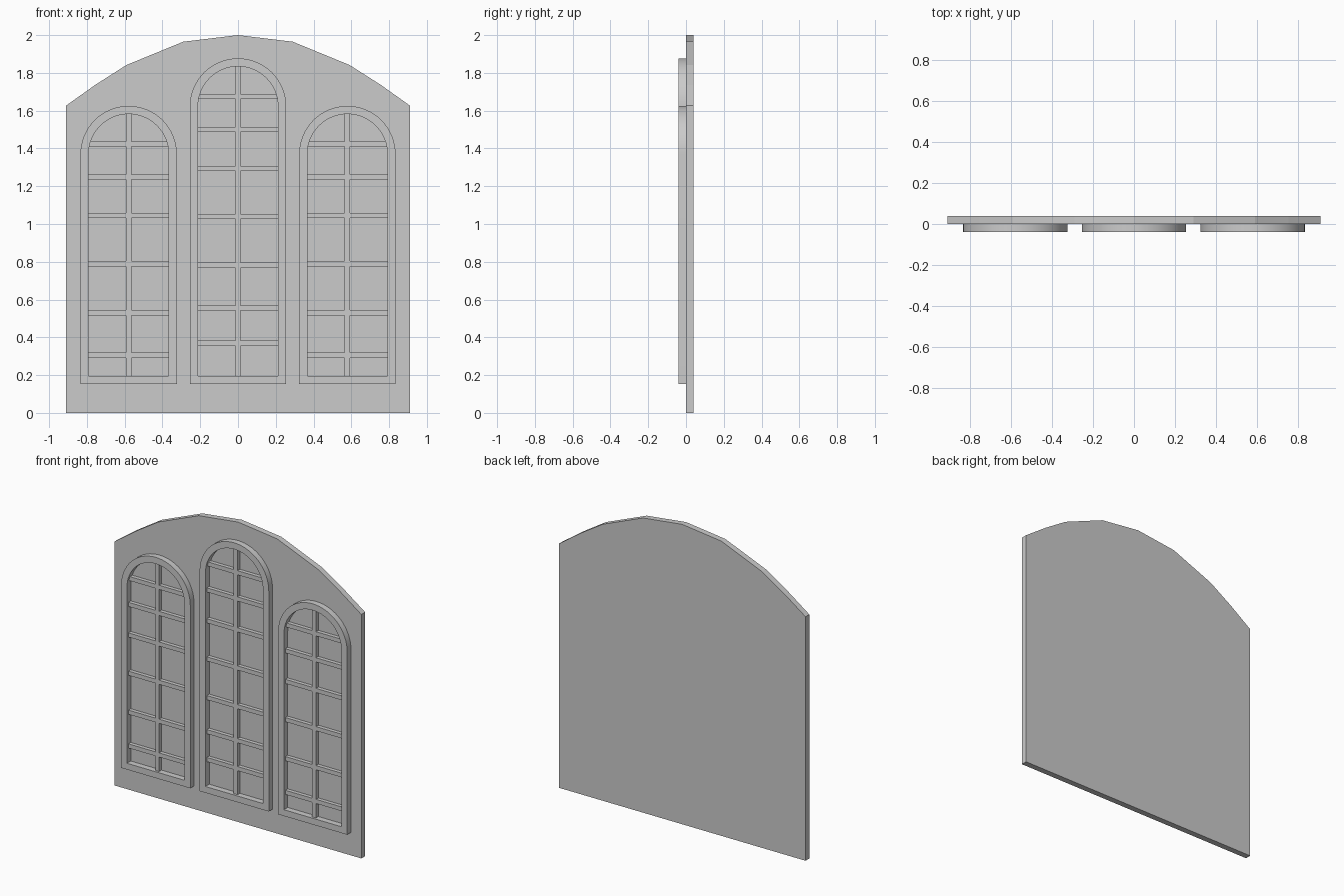
import bpy, bmesh, math

cube = bpy.data.objects.get("Cube")
if cube:
    bpy.data.objects.remove(cube, do_unlink=True)

# One plain grey for everything
grey = bpy.data.materials.new("plain_grey")
grey.use_nodes = True
colour = (0.6, 0.6, 0.6, 1)
grey.diffuse_color = colour
grey.node_tree.nodes["Principled BSDF"].inputs["Base Color"].default_value = colour


def finish(name, bm, smooth=False):
    bmesh.ops.recalc_face_normals(bm, faces=bm.faces)
    mesh = bpy.data.meshes.new(name)
    bm.to_mesh(mesh)
    bm.free()
    mesh.materials.append(grey)
    obj = bpy.data.objects.new(name, mesh)
    bpy.context.collection.objects.link(obj)
    if smooth:
        bpy.ops.object.select_all(action='DESELECT')
        obj.select_set(True)
        bpy.context.view_layer.objects.active = obj
        bpy.ops.object.shade_smooth_by_angle(angle=math.radians(30))
    return obj


def add_box(bm, x0, x1, y0, y1, z0, z1):
    verts = bmesh.ops.create_cube(bm, size=1)["verts"]
    for v in verts:
        v.co = ((x0 + x1) / 2 + v.co.x * (x1 - x0),
                (y0 + y1) / 2 + v.co.y * (y1 - y0),
                (z0 + z1) / 2 + v.co.z * (z1 - z0))


def arch(cx, radius, bottom, spring, steps=32):
    """Outline of a round-topped opening as (x, z) points."""
    pts = [(cx - radius, bottom), (cx + radius, bottom)]
    for i in range(steps + 1):
        a = math.pi * i / steps
        pts.append((cx + radius * math.cos(a), spring + radius * math.sin(a)))
    return pts


# Wall panel with a faceted curved top
half = [(0.91, 0), (0.91, 1.627), (0.755, 1.737), (0.59, 1.842), (0.29, 1.965)]
outline = half + [(0, 2)] + [(-x, z) for x, z in reversed(half)]
bm = bmesh.new()
face = bm.faces.new([bm.verts.new((x, 0, z)) for x, z in outline])
ext = bmesh.ops.extrude_face_region(bm, geom=[face], use_keep_orig=True)
for v in ext["geom"]:
    if isinstance(v, bmesh.types.BMVert):
        v.co.y = 0.04
finish("wall_panel", bm)


def window(name, cx, spring, bar_heights):
    # Raised surround: outer and inner arches bridged front, back and sides
    bm = bmesh.new()
    outer = arch(cx, 0.255, 0.153, spring)
    inner = arch(cx, 0.212, 0.195, spring)
    loops = [[bm.verts.new((x, y, z)) for x, z in pts]
             for pts, y in ((outer, 0), (outer, -0.04), (inner, -0.04), (inner, 0))]
    n = len(outer)
    for k in range(4):
        a, b = loops[k], loops[(k + 1) % 4]
        for i in range(n):
            j = (i + 1) % n
            bm.faces.new((a[i], a[j], b[j], b[i]))
    finish(name + "_frame", bm, smooth=True)

    # Glazing bars: one upright, with crossbars butting against it
    bm = bmesh.new()
    w, front = 0.014, -0.025
    add_box(bm, cx - w, cx + w, front, 0, 0.18, spring + 0.23)
    for z in bar_heights:
        add_box(bm, cx - 0.22, cx - w, front, 0, z - w, z + w)
        add_box(bm, cx + w, cx + 0.22, front, 0, z - w, z + w)
    finish(name + "_glazing_bars", bm)


window("centre_window", 0, 1.622, (0.369, 0.555, 0.782, 1.04, 1.294, 1.5, 1.675))
side_bars = (0.305, 0.53, 0.79, 1.045, 1.249, 1.423)
for name, cx in (("left_window", 0.579), ("right_window", -0.579)):
    window(name, cx, 1.37, side_bars)
